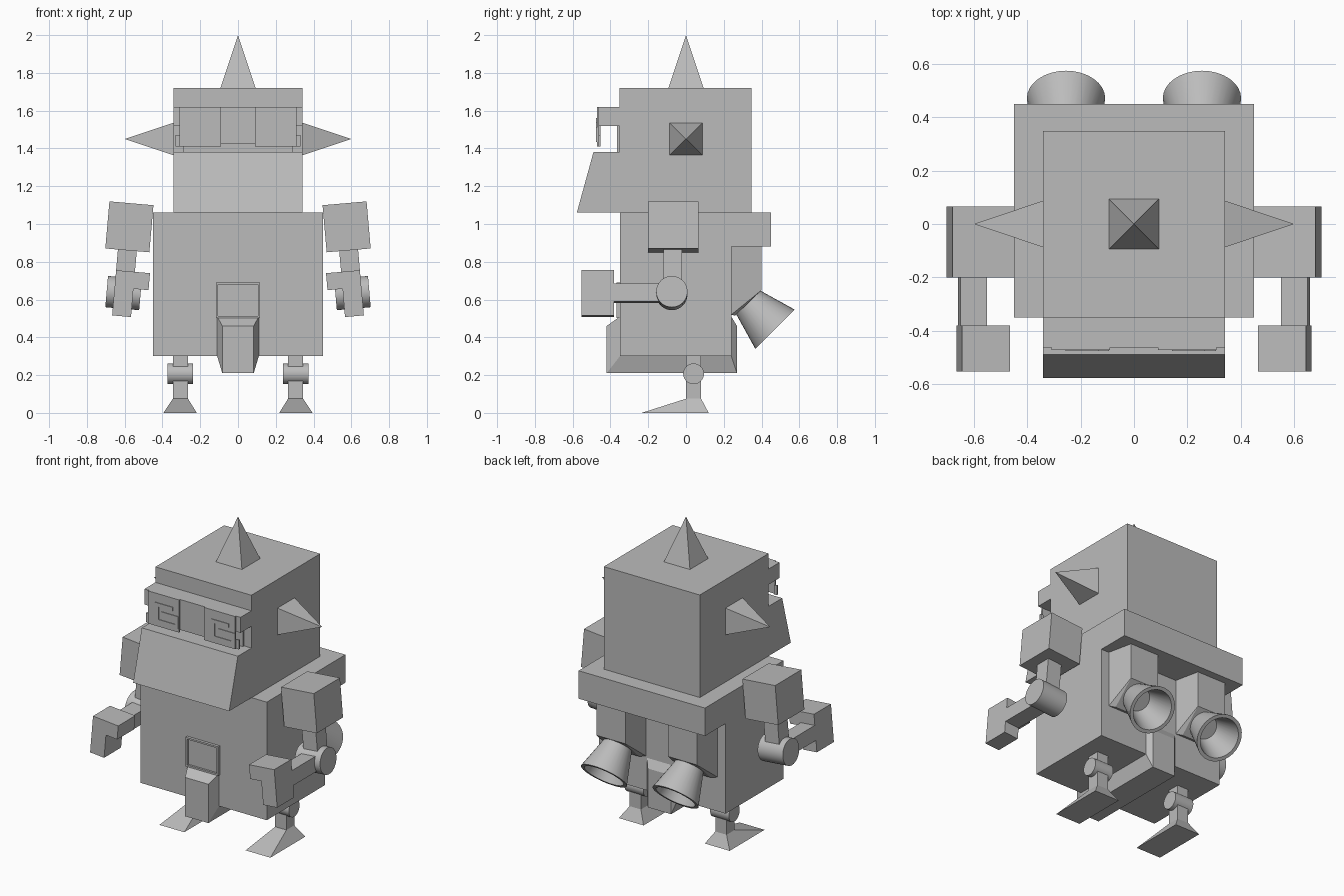
import bpy, bmesh, math
from mathutils import Matrix, Vector

cube = bpy.data.objects.get("Cube")
if cube:
    bpy.data.objects.remove(cube)

grey = bpy.data.materials.new("plain grey")
grey.use_nodes = True
colour = (0.5, 0.5, 0.5, 1)
grey.diffuse_color = colour
grey.node_tree.nodes["Principled BSDF"].inputs["Base Color"].default_value = colour


def finish(name, bm, matrix=None, smooth=False):
    if matrix:
        bm.transform(matrix)
    bmesh.ops.recalc_face_normals(bm, faces=bm.faces)
    mesh = bpy.data.meshes.new(name)
    bm.to_mesh(mesh)
    bm.free()
    mesh.materials.append(grey)
    obj = bpy.data.objects.new(name, mesh)
    bpy.context.collection.objects.link(obj)
    if smooth:
        bpy.ops.object.select_all(action='DESELECT')
        obj.select_set(True)
        bpy.context.view_layer.objects.active = obj
        bpy.ops.object.shade_smooth_by_angle(angle=math.radians(35))
    return obj


def hull(name, points, matrix=None):
    """Flat-sided convex solid around a few points."""
    bm = bmesh.new()
    for p in points:
        bm.verts.new(p)
    bmesh.ops.convex_hull(bm, input=bm.verts)
    bmesh.ops.dissolve_limit(bm, angle_limit=0.01, verts=bm.verts, edges=bm.edges)
    return finish(name, bm, matrix)


def box(name, xs, ys, zs, matrix=None):
    return hull(name, [(x, y, z) for x in xs for y in ys for z in zs], matrix)


def extrude_x(name, xs, profile):
    return hull(name, [(x, y, z) for x in xs for y, z in profile])


def cylinder_x(name, centre, radius, length, matrix=None):
    bm = bmesh.new()
    bmesh.ops.create_cone(bm, cap_ends=True, segments=32, radius1=radius,
                          radius2=radius, depth=length)
    place = Matrix.Translation(centre) @ Matrix.Rotation(math.pi / 2, 4, 'Y')
    return finish(name, bm, (matrix or Matrix()) @ place, True)


# Body with the overhanging shelf at the back
box("body", (-0.45, 0.45), (-0.35, 0.24), (0.3, 1.06))
box("back_shelf", (-0.45, 0.45), (0.24, 0.45), (0.88, 1.06))

# Bevelled keel wrapping the front, bottom and back of the body
inner = [(-0.35, 0.51), (-0.35, 0.3), (0.24, 0.3), (0.24, 0.51)]
outer = [(-0.42, 0.46), (-0.42, 0.21), (0.27, 0.21), (0.27, 0.46)]
for i, part in enumerate(("front", "bottom", "back")):
    hull("keel_" + part,
         [(s * 0.11, *p) for s in (1, -1) for p in inner[i:i + 2]] +
         [(s * 0.083, *p) for s in (1, -1) for p in outer[i:i + 2]])

# Chest hatch with a raised frame
box("hatch_panel", (-0.105, 0.105), (-0.355, -0.35), (0.51, 0.68))
for s in (1, -1):
    box("hatch_side", (s * 0.105, s * 0.117), (-0.368, -0.35), (0.503, 0.69))
for z in (0.503, 0.679):
    box("hatch_rail", (-0.105, 0.105), (-0.368, -0.35), (z, z + 0.011))

# Head, brow and jaw
W = 0.342
box("head", (-W, W), (-0.352, 0.348), (1.06, 1.72))
box("brow", (-W, W), (-0.463, -0.352), (1.52, 1.62))
extrude_x("jaw", (-W, W), [(-0.352, 1.06), (-0.578, 1.06), (-0.49, 1.38), (-0.352, 1.38)])
box("face_panel", (-0.29, 0.29), (-0.365, -0.352), (1.38, 1.52))

# Thin eyepieces hanging from the brow, each with an angular spiral
box("eye_bridge", (-0.09, 0.09), (-0.463, -0.453), (1.425, 1.52))
for s in (1, -1):
    c = s * 0.2
    box("eyepiece", (c - 0.11, c + 0.11), (-0.472, -0.462), (1.41, 1.62))
    box("eye_temple", (s * 0.31, s * 0.33), (-0.463, -0.453), (1.41, 1.47))
    path = [(0.055, 1.55), (-0.045, 1.55), (-0.045, 1.445), (0.095, 1.445),
            (0.095, 1.5), (0.0, 1.5)]
    for (xa, za), (xb, zb) in zip(path, path[1:]):
        box("eye_spiral",
            (c + min(xa, xb) - 0.012, c + max(xa, xb) + 0.012),
            (-0.476, -0.472), (min(za, zb) - 0.012, max(za, zb) + 0.012))

# Pyramid spikes on top and at the ears
sides = [(a, b) for a in (1, -1) for b in (1, -1)]
hull("top_spike", [(a * 0.093, b * 0.093, 1.72) for a, b in sides] + [(0, 0, 2)])
for s, side in ((1, "left"), (-1, "right")):
    hull(side + "_ear_spike",
         [(s * W, a * 0.087, 1.45 + b * 0.086) for a, b in sides] + [(s * 0.6, 0, 1.45)])

    # Arm, hung from the shoulder block and tilted outwards
    arm = (Matrix.Translation((s * 0.575, -0.068, 0.985)) @
           Matrix.Rotation(math.radians(-5 * s), 4, 'Y'))
    box(side + "_shoulder", (-0.117, 0.117), (-0.133, 0.133), (-0.125, 0.125), arm)
    box(side + "_upper_arm", (-0.05, 0.05), (-0.052, 0.048), (-0.35, -0.12), arm)
    cylinder_x(side + "_elbow", (0, -0.007, -0.352), 0.083, 0.18, arm)
    box(side + "_forearm", (-0.05, 0.05), (-0.32, -0.007), (-0.4, -0.305), arm)
    box(side + "_hand", (-0.05, 0.05), (-0.485, -0.312), (-0.475, -0.235), arm)
    box(side + "_thumb", (-s * 0.13, -s * 0.05), (-0.485, -0.312), (-0.325, -0.235), arm)

    # Leg
    box(side + "_leg", (s * 0.265, s * 0.345), (0, 0.08), (0.07, 0.3))
    cylinder_x(side + "_knee", (s * 0.305, 0.04, 0.207), 0.055, 0.134)
    hull(side + "_foot",
         [(s * x, y, 0) for x in (0.218, 0.395) for y in (-0.235, 0.12)] +
         [(s * x, y, 0.075) for x in (0.265, 0.345) for y in (0, 0.08)])

    # Thruster housing with a sloping underside
    c = s * 0.255
    hull(side + "_thruster_housing",
         [(c + a * 0.138, 0.24, z) for a in (1, -1) for z in (0.52, 0.88)] +
         [(c + a * 0.103, y, z) for a in (1, -1)
          for y, z in ((0.26, 0.515), (0.4, 0.65), (0.4, 0.88))])

    # Hollow thruster nozzle, turned from a profile
    bm = bmesh.new()
    profile = [(0, 0), (0.088, 0), (0.147, 0.205), (0.125, 0.205), (0.072, 0.03), (0, 0.03)]
    verts = [bm.verts.new((r, 0, h)) for r, h in profile]
    edges = [bm.edges.new(pair) for pair in zip(verts, verts[1:])]
    bmesh.ops.spin(bm, geom=verts + edges, cent=(0, 0, 0), axis=(0, 0, 1),
                   angle=2 * math.pi, steps=32, use_duplicate=False)
    bmesh.ops.remove_doubles(bm, verts=bm.verts, dist=0.0005)
    finish(side + "_thruster_nozzle", bm,
           Matrix.Translation((c, 0.326, 0.588)) @
           Matrix.Rotation(math.radians(-135), 4, 'X'), True)
